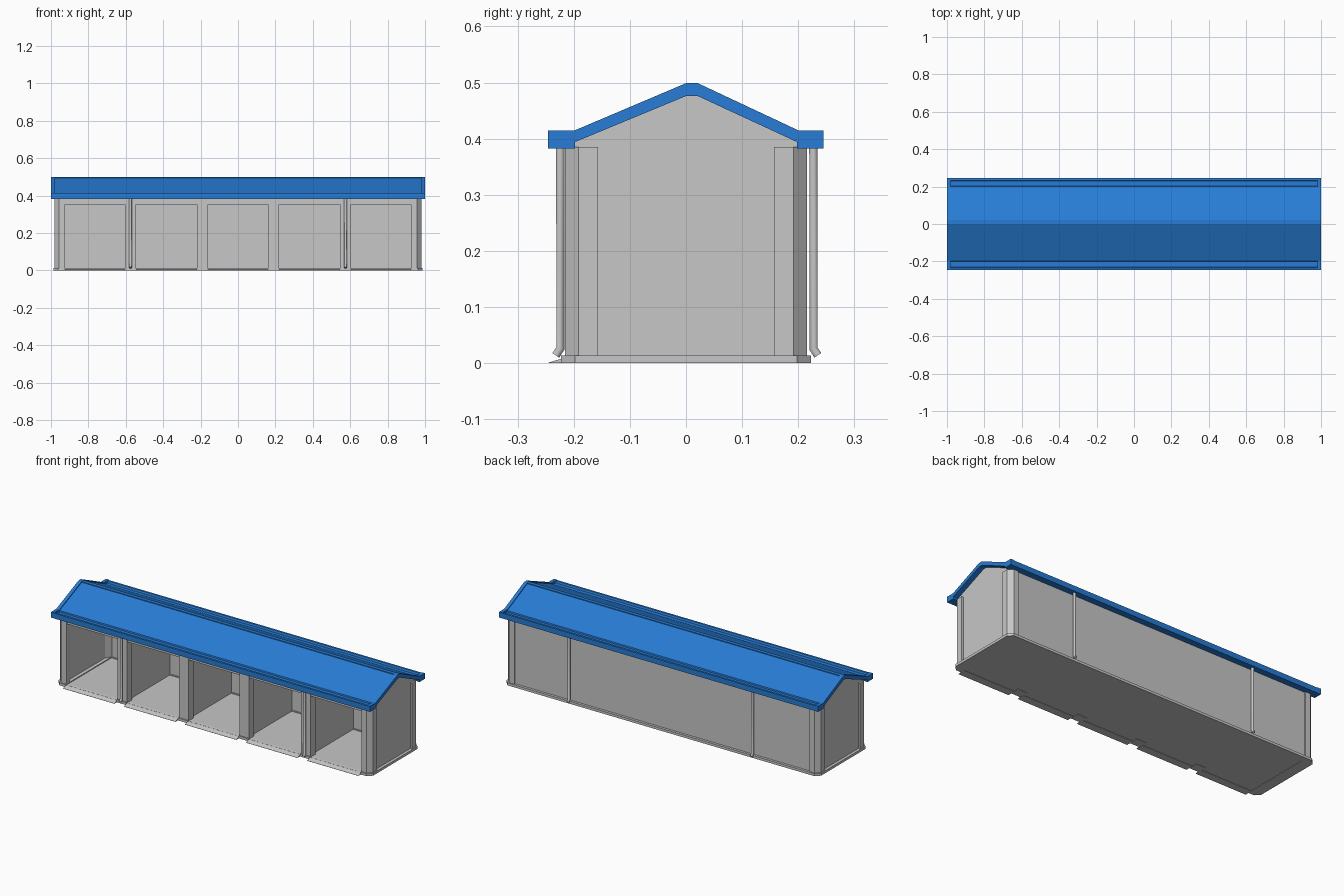
import bpy
import bmesh
from mathutils import Vector

cube = bpy.data.objects.get("Cube")
if cube:
    bpy.data.objects.remove(cube, do_unlink=True)


def material(name, rgb):
    m = bpy.data.materials.new(name)
    m.use_nodes = True
    m.diffuse_color = (*rgb, 1)
    bsdf = next(n for n in m.node_tree.nodes if n.type == 'BSDF_PRINCIPLED')
    bsdf.inputs["Base Color"].default_value = (*rgb, 1)
    return m


GREY = material("light grey", (0.57, 0.57, 0.57))
BLUE = material("roof blue", (0.02, 0.2, 0.66))


def prism(name, outline, start, end, axis, mat=GREY):
    """Extrude a 2D outline along x (outline is y,z) or z (outline is x,y)."""
    bm = bmesh.new()
    place = (lambda p: (start, *p)) if axis == 'x' else (lambda p: (*p, start))
    face = bm.faces.new([bm.verts.new(place(p)) for p in outline])
    ext = bmesh.ops.extrude_face_region(bm, geom=[face])
    move = Vector((end - start, 0, 0)) if axis == 'x' else Vector((0, 0, end - start))
    moved = [g for g in ext["geom"] if isinstance(g, bmesh.types.BMVert)]
    bmesh.ops.translate(bm, verts=moved, vec=move)
    bmesh.ops.recalc_face_normals(bm, faces=bm.faces)
    mesh = bpy.data.meshes.new(name)
    bm.to_mesh(mesh)
    bm.free()
    mesh.materials.append(mat)
    ob = bpy.data.objects.new(name, mesh)
    bpy.context.collection.objects.link(ob)
    return ob


def box(name, x0, x1, y0, y1, z0, z1, mat=GREY):
    return prism(name, [(x0, y0), (x1, y0), (x1, y1), (x0, y1)], z0, z1, 'z', mat)


def downpipe(name, x, y, side):
    """Six-sided pipe with a foot kicked outward from the wall."""
    curve = bpy.data.curves.new(name, 'CURVE')
    curve.dimensions = '3D'
    curve.bevel_depth = 0.0085
    curve.bevel_resolution = 1
    curve.use_fill_caps = True
    path = [(x, y, 0.39), (x, y, 0.026), (x, y + side * 0.008, 0.014)]
    spline = curve.splines.new('POLY')
    spline.points.add(len(path) - 1)
    for point, co in zip(spline.points, path):
        point.co = (*co, 1)
    curve.materials.append(GREY)
    ob = bpy.data.objects.new(name, curve)
    bpy.context.collection.objects.link(ob)


EAVE = 0.385
BAYS = (-0.765, -0.3825, 0, 0.3825, 0.765)
DIVIDERS = (-0.575, -0.19, 0.19, 0.575)
HALF_OPENING = 0.161

# Roof: full-section rims at both ends, thinner span with gutters between
underside = [(0.245, 0.383), (0.198, 0.383), (0.198, 0.394), (0.021, 0.476),
             (0, 0.476), (-0.198, 0.394), (-0.198, 0.383), (-0.246, 0.383)]
rim = [(-0.246, 0.415), (-0.198, 0.415), (0, 0.499), (0.021, 0.499),
       (0.2, 0.415), (0.245, 0.415)] + underside
span = [(-0.246, 0.413), (-0.234, 0.413), (-0.23, 0.403), (-0.2, 0.403),
        (-0.198, 0.41), (0, 0.494), (0, 0.498), (0.021, 0.498), (0.021, 0.494),
        (0.2, 0.41), (0.202, 0.403), (0.229, 0.403), (0.233, 0.413),
        (0.245, 0.413)] + underside
prism("roof_span", span, -0.98, 0.98, 'x', BLUE)
for s, side in ((-1, "right"), (1, "left")):
    prism(f"roof_rim_{side}", rim, s * 0.98, s, 'x', BLUE)

# End walls with gables, chamfered corner posts and end plinths
gable = [(-0.2, 0.003), (0.2, 0.003), (0.2, 0.4), (0.021, 0.483),
         (0, 0.483), (-0.2, 0.4)]
post = [(0.98, 0.157), (0.98, 0.192), (0.957, 0.216), (0.925, 0.216),
        (0.925, 0.19), (0.945, 0.157)]
plinth = [(0.925, -0.223), (0.962, -0.223), (0.986, -0.198), (0.986, 0.198),
          (0.962, 0.223), (0.925, 0.223)]
for s, side in ((-1, "right"), (1, "left")):
    prism(f"end_wall_{side}", gable, s * 0.945, s * 0.97, 'x')
    prism(f"end_plinth_{side}", [(s * x, y) for x, y in plinth], 0, 0.014, 'z')
    for t, end in ((-1, "front"), (1, "back")):
        prism(f"corner_post_{end}_{side}", [(s * x, t * y) for x, y in post],
              0.01, EAVE, 'z')

# Floor, back wall, ceiling and front header
box("floor", -0.95, 0.95, -0.216, 0.2, 0.002, 0.009)
box("back_wall", -0.95, 0.95, 0.192, 0.209, 0.003, 0.4)
box("back_plinth", -0.925, 0.925, 0.187, 0.223, 0, 0.014)
box("ceiling", -0.95, 0.95, -0.2, 0.2, 0.37, 0.38)
box("front_header", -0.925, 0.925, -0.21, -0.185, 0.353, 0.394)

# Partitions and front posts between bays
for i, x in enumerate(DIVIDERS, 1):
    box(f"partition_{i}", x - 0.015, x + 0.015, -0.18, 0.195, 0.005, 0.375)
    box(f"front_post_{i}", x - 0.03, x + 0.03, -0.216, -0.17, 0.01, EAVE)
    box(f"front_post_base_{i}", x - 0.03, x + 0.03, -0.223, -0.17, 0, 0.014)

# Entry ramps
ramp = [(-0.2, 0), (-0.2, 0.01), (-0.222, 0.008), (-0.245, 0.001), (-0.245, 0)]
for i, x in enumerate(BAYS, 1):
    prism(f"entry_ramp_{i}", ramp, x - HALF_OPENING, x + HALF_OPENING, 'x')

# Downpipes on the front and back
for x, side in ((-0.575, "right"), (0.575, "left")):
    downpipe(f"front_downpipe_{side}", x, -0.224, -1)
    downpipe(f"back_downpipe_{side}", x, 0.227, 1)
